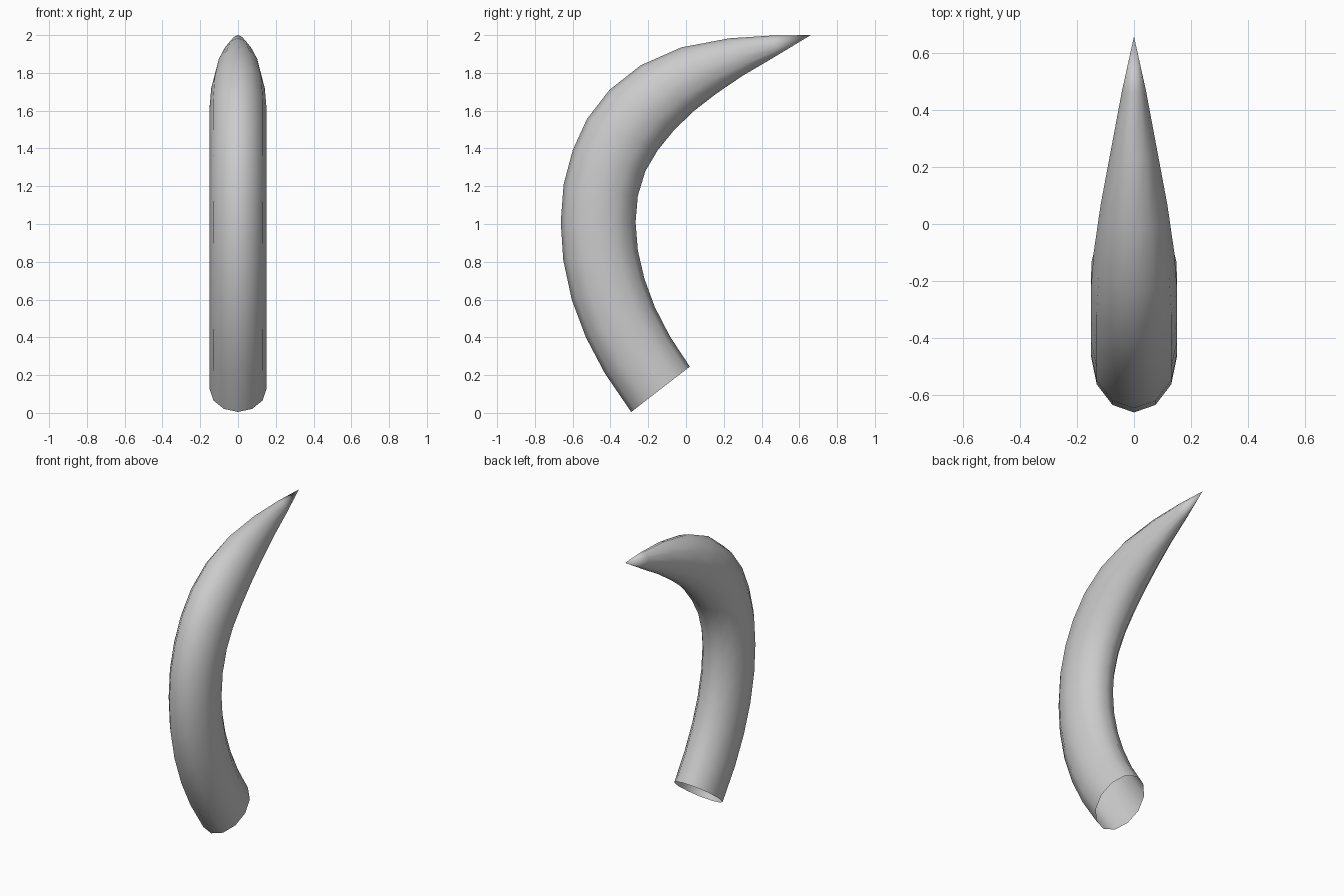
import bpy, bmesh, math
from mathutils import Vector

if "Cube" in bpy.data.objects:
    bpy.data.objects.remove(bpy.data.objects["Cube"])

SIDES = 12
WIDTH_RATIO = 0.765   # the cross-section is a narrow ellipse

# (y, z) of the outer and inner curve at each ring, from base towards the tip
OUTER = [(-.29, .005), (-.43, .21), (-.53, .40), (-.605, .60), (-.65, .81), (-.663, 1.01),
         (-.648, 1.21), (-.60, 1.39), (-.525, 1.555), (-.405, 1.71), (-.24, 1.84),
         (-.025, 1.935), (.23, 1.983), (.46, 1.998)]
INNER = [(.02, .245), (-.085, .405), (-.165, .56), (-.22, .71), (-.255, .86), (-.267, 1.01),
         (-.255, 1.15), (-.215, 1.28), (-.15, 1.39), (-.065, 1.495), (.04, 1.597),
         (.16, 1.69), (.30, 1.785), (.475, 1.888)]
TIP = (0, .66, 2.0)

bm = bmesh.new()

# elliptical rings
rings = []
for o, i in zip(OUTER, INNER):
    o, i = Vector((0, *o)), Vector((0, *i))
    mid, arm = (o + i) / 2, (o - i) / 2
    half_width = min(.152, arm.length * WIDTH_RATIO)
    ring = []
    for k in range(SIDES):
        a = 2 * math.pi * k / SIDES
        ring.append(bm.verts.new(mid + arm * math.cos(a) + Vector((half_width * math.sin(a), 0, 0))))
    rings.append(ring)

# walls between rings, leaving the base open
for r, s in zip(rings, rings[1:]):
    for k in range(SIDES):
        n = (k + 1) % SIDES
        bm.faces.new((r[k], r[n], s[n], s[k]))

# pointed tip
tip = bm.verts.new(TIP)
for k in range(SIDES):
    bm.faces.new((rings[-1][k], rings[-1][(k + 1) % SIDES], tip))

bmesh.ops.recalc_face_normals(bm, faces=bm.faces)
if max(bm.faces, key=lambda f: -f.calc_center_median().y).normal.y > 0:
    bmesh.ops.reverse_faces(bm, faces=bm.faces)
for f in bm.faces:
    f.smooth = True

mesh = bpy.data.meshes.new("horn")
bm.to_mesh(mesh)
bm.free()
horn = bpy.data.objects.new("horn", mesh)
bpy.context.collection.objects.link(horn)

grey = bpy.data.materials.new("light grey")
grey.diffuse_color = (.6, .6, .6, 1)
grey.use_nodes = True
grey.node_tree.nodes["Principled BSDF"].inputs["Base Color"].default_value = grey.diffuse_color
mesh.materials.append(grey)
